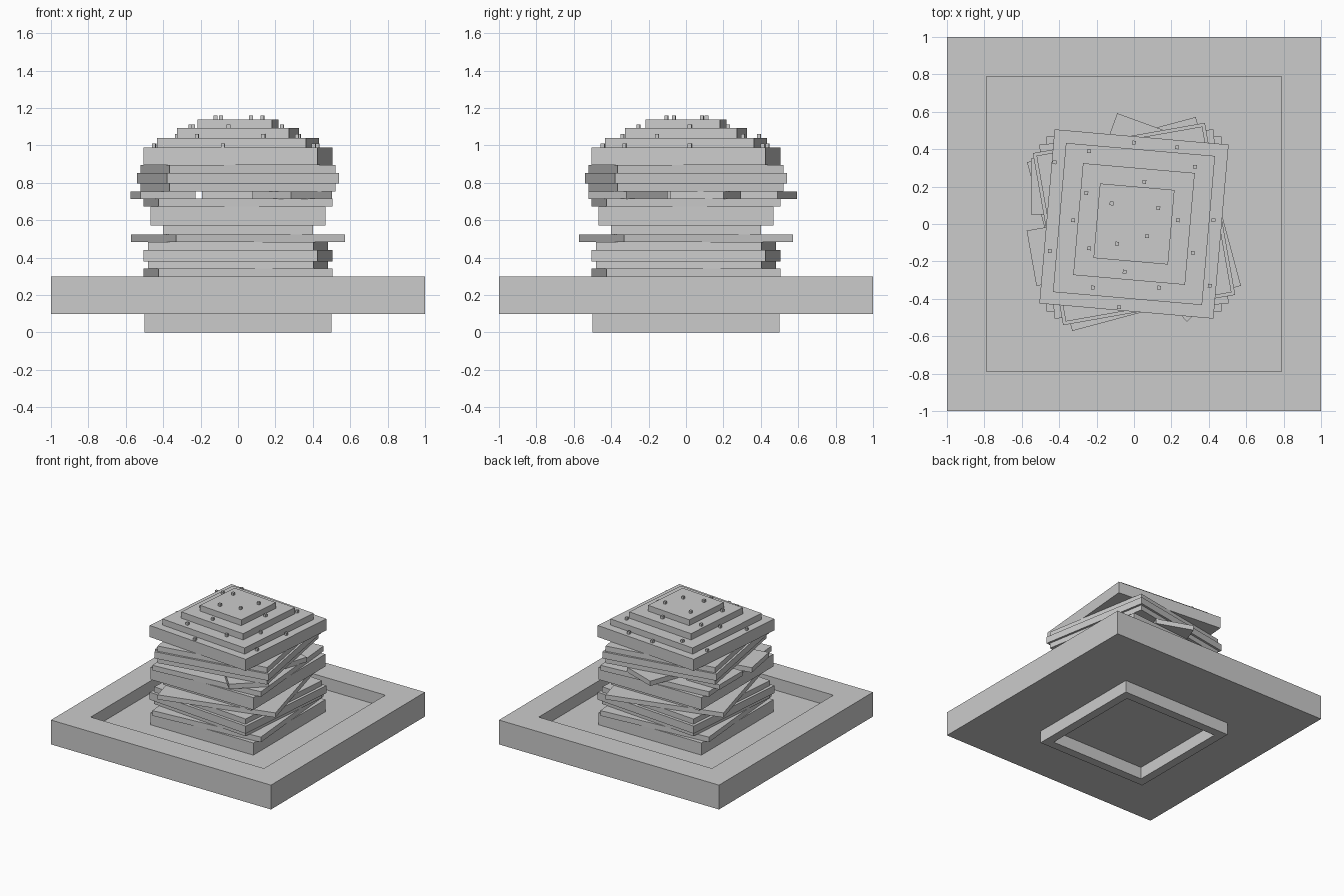
import bpy, bmesh
from math import radians
from mathutils import Matrix

if "Cube" in bpy.data.objects:
    bpy.data.objects.remove(bpy.data.objects["Cube"])


def slab(name, half, z0, z1, rot=0, centre=(0, 0)):
    """Square slab of given half width, turned about z."""
    bm = bmesh.new()
    bmesh.ops.create_cube(bm, size=1)
    bm.transform(Matrix.Diagonal((2 * half, 2 * half, z1 - z0, 1)))
    me = bpy.data.meshes.new(name)
    bm.to_mesh(me)
    bm.free()
    ob = bpy.data.objects.new(name, me)
    ob.location = (*centre, (z0 + z1) / 2)
    ob.rotation_euler.z = radians(rot)
    bpy.context.collection.objects.link(ob)
    return ob


def recess(ob, face_normal_z, half, depth):
    """Inset the top or bottom face to a square and sink it."""
    bm = bmesh.new()
    bm.from_mesh(ob.data)
    bm.normal_update()
    face = next(f for f in bm.faces if f.normal.z * face_normal_z > 0.9)
    outer = max(v.co.x for v in face.verts)
    bmesh.ops.inset_region(bm, faces=[face], thickness=outer - half)
    ret = bmesh.ops.extrude_discrete_faces(bm, faces=[face])
    for v in ret["faces"][0].verts:
        v.co.z -= face_normal_z * depth
    bm.normal_update()
    bm.to_mesh(ob.data)
    bm.free()


# Plate with sunken top, and hollow foot
plate = slab("plate", 1.0, 0.1, 0.3)
recess(plate, 1, 0.7, 0.1)
foot = slab("plate_foot", 0.5, 0.0, 0.1)
recess(foot, -1, 0.4, 0.099)

# Stacked layers: name, half width, bottom, top, turn
layers = [
    ("bottom_bun", 0.467, 0.2, 0.3, 0),
    ("lower_cheese", 0.467, 0.3, 0.343, 5),
    ("lower_patty_base", 0.443, 0.343, 0.38, -5),
    ("lower_patty_middle", 0.467, 0.38, 0.442, -5),
    ("lower_patty_top", 0.443, 0.442, 0.485, -5),
    ("lettuce", 0.467, 0.485, 0.523, 15),
    ("onion", 0.4, 0.523, 0.572, 0),
    ("middle_bun", 0.467, 0.572, 0.673, 0),
    ("upper_cheese", 0.467, 0.673, 0.715, 5),
    ("upper_patty_base", 0.45, 0.755, 0.797, 10),
    ("upper_patty_middle", 0.467, 0.797, 0.852, 10),
    ("upper_patty_top", 0.45, 0.852, 0.895, 10),
    ("top_bun_tier_1", 0.467, 0.895, 0.99, -5),
    ("top_bun_tier_2", 0.4, 0.99, 1.04, -5),
    ("top_bun_tier_3", 0.3, 1.04, 1.092, -5),
    ("top_bun_tier_4", 0.2, 1.092, 1.14, -5),
]
for layer in layers:
    slab(*layer)

# Loose pickle slices between cheese and patty
pickles = [(-0.4, -0.157, 10), (0.0, 0.4, -20), (-0.4, 0.2, 0),
           (0.29, -0.31, 43), (0.295, 0.105, -18)]
for i, (x, y, rot) in enumerate(pickles):
    slab(f"pickle_{i + 1}", 0.15, 0.715, 0.755, rot, (x, y))

# Seeds scattered on each tier of the top bun
seeds = {
    1.14: [(-0.12, 0.11), (0.13, 0.085), (0.07, -0.065), (-0.09, -0.105)],
    1.092: [(-0.255, 0.165), (0.055, 0.225), (0.235, 0.02), (-0.24, -0.13), (-0.05, -0.255)],
    1.04: [(-0.24, 0.39), (0.325, 0.305), (0.315, -0.155), (0.135, -0.34),
           (-0.22, -0.34), (-0.325, 0.02)],
    0.99: [(-0.425, 0.33), (0.0, 0.435), (0.23, 0.41), (0.425, 0.02),
           (0.405, -0.33), (-0.08, -0.445), (-0.45, -0.145)],
}
for z, spots in seeds.items():
    for spot in spots:
        slab("seed", 0.01, z, z + 0.021, -5, spot)
